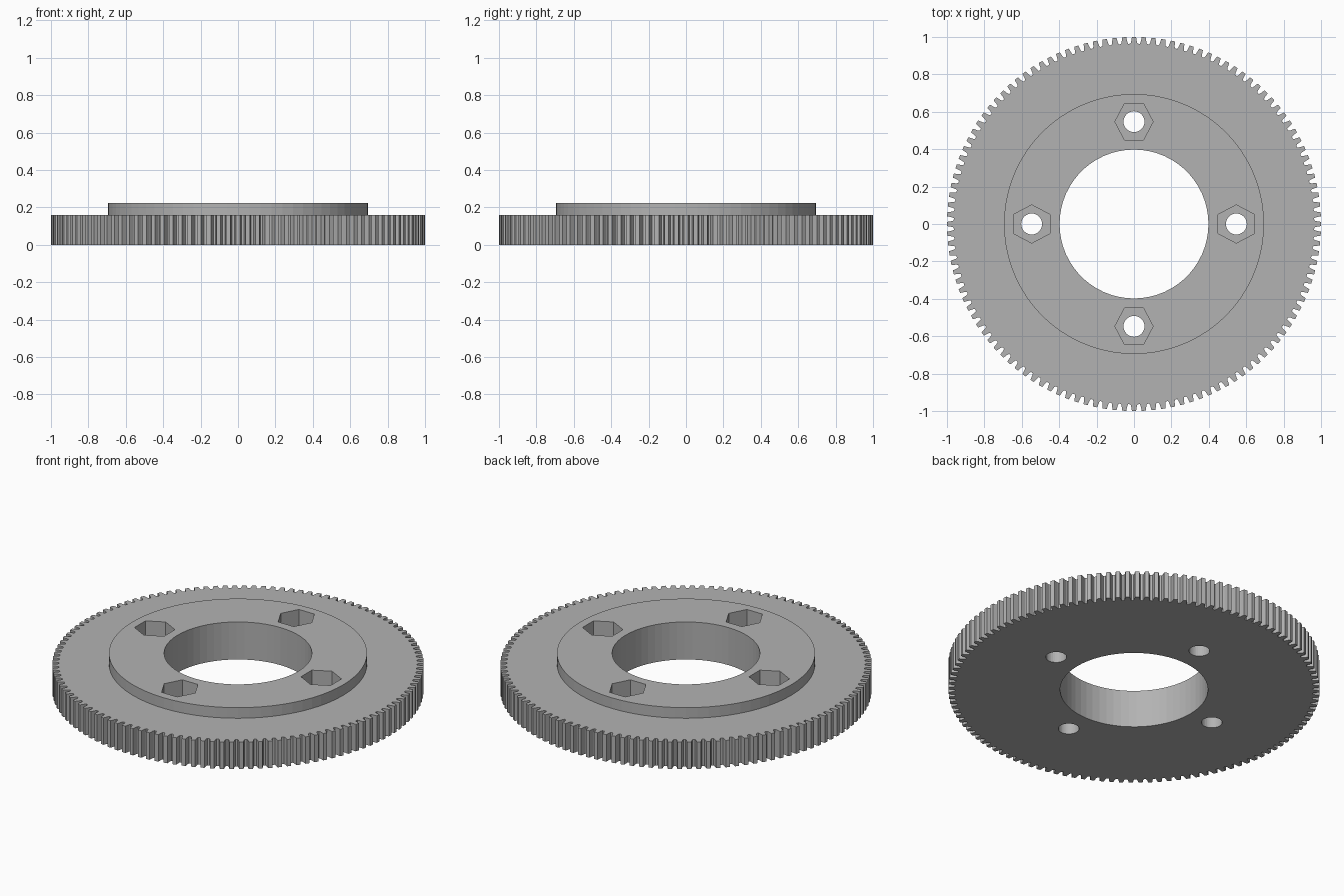
import bpy, bmesh
from math import cos, sin, pi, tau

cube = bpy.data.objects.get("Cube")
if cube:
    bpy.data.objects.remove(cube, do_unlink=True)

TEETH = 120
GEAR_TOP, HUB_TOP = 0.16, 0.223
BOLT_RADIUS = 0.547

grey = bpy.data.materials.new("plain grey")
grey.use_nodes = True
colour = (0.45, 0.45, 0.45, 1)
grey.diffuse_color = colour
grey.node_tree.nodes["Principled BSDF"].inputs["Base Color"].default_value = colour


def prism(name, outline, z0, z1):
    """Extrude a flat outline from z0 to z1."""
    bm = bmesh.new()
    base = bm.faces.new([bm.verts.new((x, y, z0)) for x, y in outline])
    up = bmesh.ops.extrude_face_region(bm, geom=[base], use_keep_orig=True)
    moved = [v for v in up["geom"] if isinstance(v, bmesh.types.BMVert)]
    bmesh.ops.translate(bm, verts=moved, vec=(0, 0, z1 - z0))
    bmesh.ops.recalc_face_normals(bm, faces=bm.faces)
    mesh = bpy.data.meshes.new(name)
    bm.to_mesh(mesh)
    bm.free()
    mesh.materials.append(grey)
    obj = bpy.data.objects.new(name, mesh)
    bpy.context.collection.objects.link(obj)
    return obj


def ring(rx, ry, sides, cx=0, cy=0):
    return [(cx + rx * cos(tau * i / sides), cy + ry * sin(tau * i / sides))
            for i in range(sides)]


# Toothed rim outline: (share of one pitch, radius)
tooth = [(-0.38, 0.964), (-0.31, 0.972), (-0.21, 1.0),
         (0.21, 1.0), (0.31, 0.972), (0.38, 0.964)]
outline = [(r * cos(tau * (i + f) / TEETH), r * sin(tau * (i + f) / TEETH))
           for i in range(TEETH) for f, r in tooth]
gear = prism("gear_wheel", outline, 0, GEAR_TOP)

# Raised hub, then the centre bore
steps = [("UNION", prism("hub", ring(0.695, 0.695, 72), 0.05, HUB_TOP)),
         ("DIFFERENCE", prism("bore", ring(0.398, 0.398, 60), -0.1, 0.4))]

# Four bolt holes with hexagonal nut pockets
for k in range(4):
    a = k * pi / 2
    cx, cy = BOLT_RADIUS * cos(a), BOLT_RADIUS * sin(a)
    hexagon = ring(0.102, 0.112, 6)
    if k % 2 == 0:
        hexagon = [(-y, x) for x, y in hexagon]
    hexagon = [(x + cx, y + cy) for x, y in hexagon]
    steps.append(("DIFFERENCE", prism("nut_pocket", hexagon, 0.085, 0.4)))
    steps.append(("DIFFERENCE", prism("bolt_hole", ring(0.056, 0.056, 32, cx, cy), -0.1, 0.4)))

for operation, tool in steps:
    tool.hide_render = True
    mod = gear.modifiers.new(tool.name, "BOOLEAN")
    mod.operation, mod.object, mod.solver = operation, tool, "EXACT"

# Bake the cuts and drop the helpers
bpy.context.view_layer.update()
graph = bpy.context.evaluated_depsgraph_get()
gear.data = bpy.data.meshes.new_from_object(gear.evaluated_get(graph))
gear.modifiers.clear()
for _, tool in steps:
    bpy.data.objects.remove(tool, do_unlink=True)
